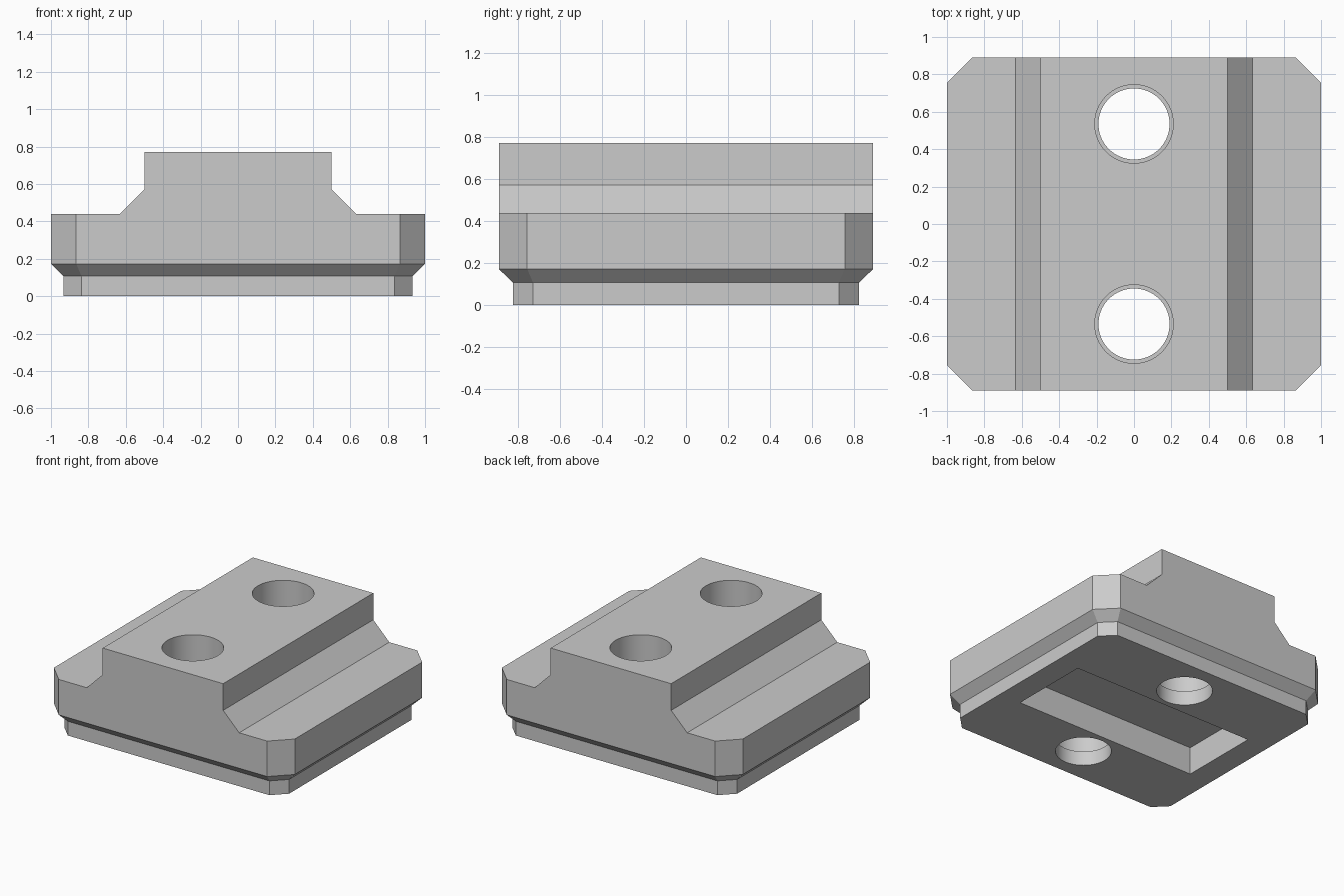
import bpy, bmesh, math

cube = bpy.data.objects.get("Cube")
if cube:
    bpy.data.objects.remove(cube, do_unlink=True)

grey = bpy.data.materials.new("plain grey")
grey.use_nodes = True
grey.diffuse_color = (0.6, 0.6, 0.6, 1)
grey.node_tree.nodes["Principled BSDF"].inputs["Base Color"].default_value = (0.6, 0.6, 0.6, 1)


def loft(name, rings):
    """Closed solid through a stack of matching rings of 3D points."""
    bm = bmesh.new()
    loops = [[bm.verts.new(p) for p in ring] for ring in rings]
    n = len(loops[0])
    for a, b in zip(loops, loops[1:]):
        for i in range(n):
            j = (i + 1) % n
            bm.faces.new((a[i], a[j], b[j], b[i]))
    bm.faces.new(loops[0])
    bm.faces.new(loops[-1])
    bmesh.ops.recalc_face_normals(bm, faces=bm.faces)
    mesh = bpy.data.meshes.new(name)
    bm.to_mesh(mesh)
    bm.free()
    mesh.materials.append(grey)
    obj = bpy.data.objects.new(name, mesh)
    bpy.context.collection.objects.link(obj)
    return obj


def octagon(x, y, cut, z):
    """Rectangle with clipped corners."""
    return [(-x + cut, -y, z), (x - cut, -y, z), (x, -y + cut, z), (x, y - cut, z),
            (x - cut, y, z), (-x + cut, y, z), (-x, y - cut, z), (-x, -y + cut, z)]


def circle(r, y, z, n=64):
    return [(r * math.cos(math.tau * i / n), y + r * math.sin(math.tau * i / n), z)
            for i in range(n)]


# Block: narrow foot, flared band, clipped-corner body
FOOT, FLARE, TOP = 0.107, 0.173, 0.772
block = loft("slot_block", [octagon(0.933, 0.823, 0.096, 0), octagon(0.933, 0.823, 0.096, FOOT),
                            octagon(1, 0.89, 0.135, FLARE), octagon(1, 0.89, 0.135, TOP)])
cutters = []

# Side shelves leave the raised central rail with sloped feet
shelf = [(0.5, 1), (0.5, 0.572), (0.633, 0.439), (1.2, 0.439), (1.2, 1)]
for side, label in ((1, "left"), (-1, "right")):
    cutters.append(loft(label + "_shelf_cutter",
                        [[(side * x, y, z) for x, z in shelf] for y in (-1.1, 1.1)]))

# Stepped through holes
for y, label in ((-0.535, "front"), (0.535, "back")):
    cutters.append(loft(label + "_hole_cutter", [
        circle(0.19, y, -0.1), circle(0.19, y, FOOT),
        circle(0.21, y, FOOT), circle(0.21, y, 1)]))

# Rectangular pocket in the underside
cutters.append(loft("pocket_cutter", [
    [(-0.755, -0.305, z), (0.755, -0.305, z), (0.755, 0.305, z), (-0.755, 0.305, z)]
    for z in (-0.1, 0.206)]))

for cutter in cutters:
    cutter.hide_render = True
    cutter.hide_set(True)
    mod = block.modifiers.new(cutter.name, 'BOOLEAN')
    mod.operation = 'DIFFERENCE'
    mod.solver = 'EXACT'
    mod.object = cutter

# Apply the cuts, then smooth the hole walls only
bpy.context.view_layer.objects.active = block
block.select_set(True)
for cutter in cutters:
    bpy.ops.object.modifier_apply(modifier=cutter.name)
    bpy.data.objects.remove(cutter, do_unlink=True)
bpy.ops.object.shade_smooth_by_angle(angle=math.radians(25))
